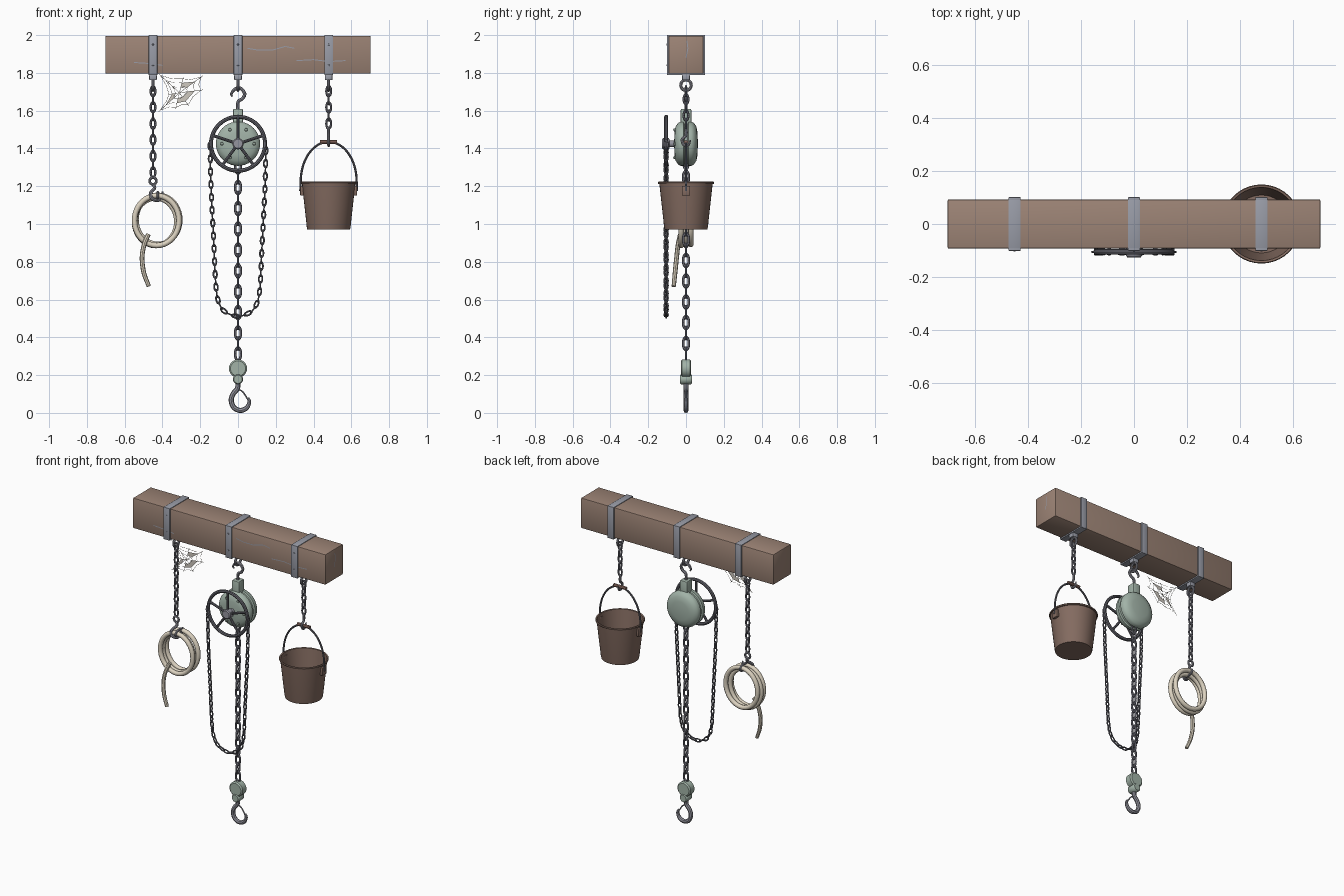
import bpy, bmesh, math
from mathutils import Vector, Matrix

if "Cube" in bpy.data.objects:
    bpy.data.objects.remove(bpy.data.objects["Cube"], do_unlink=True)

X, Y, Z = Vector((1, 0, 0)), Vector((0, 1, 0)), Vector((0, 0, 1))


def material(name, *rgb):
    m = bpy.data.materials.new(name)
    m.use_nodes = True
    m.diffuse_color = (*rgb, 1)
    m.node_tree.nodes["Principled BSDF"].inputs["Base Color"].default_value = (*rgb, 1)
    return m


WOOD = material("aged wood", .335, .23, .18)
RUST = material("rusty bucket", .23, .148, .118)
STEEL = material("strap steel", .32, .335, .39)
HOOK = material("hook steel", .30, .30, .345)
IRON = material("dark iron", .135, .135, .16)
CHAIN = material("chain steel", .19, .19, .23)
SAGE = material("sage paint", .36, .45, .39)
ROPE = material("pale rope", .72, .65, .53)
WEB = material("cobweb grey", .62, .58, .52)
GRIP = material("handle grip", .28, .16, .13)


def finish(name, bm, mat, smooth=True):
    bmesh.ops.recalc_face_normals(bm, faces=bm.faces)
    me = bpy.data.meshes.new(name)
    bm.to_mesh(me)
    bm.free()
    ob = bpy.data.objects.new(name, me)
    bpy.context.collection.objects.link(ob)
    me.materials.append(mat)
    if smooth:
        bpy.ops.object.select_all(action='DESELECT')
        ob.select_set(True)
        bpy.context.view_layer.objects.active = ob
        bpy.ops.object.shade_smooth_by_angle(angle=math.radians(40))


def spline(pts, n=6):
    """Smooth path through a few points."""
    p = [Vector(q) for q in pts]
    p = [2 * p[0] - p[1]] + p + [2 * p[-1] - p[-2]]
    out = []
    for a, b, c, d in zip(p, p[1:], p[2:], p[3:]):
        for i in range(n):
            t = i / n
            out.append(.5 * (2 * b + (c - a) * t + (2 * a - 5 * b + 4 * c - d) * t * t
                             + (3 * b - a - 3 * c + d) * t ** 3))
    return out + [p[-2]]


def tube(bm, pts, r, ref=Y, closed=False, sides=8, taper=0):
    n, rings = len(pts), []
    for i, p in enumerate(pts):
        a = pts[i - 1] if closed or i else p
        b = pts[(i + 1) % n] if closed or i < n - 1 else p
        t = (b - a).normalized()
        u = ref.cross(t).normalized()
        v = t.cross(u)
        rad = r * (1 - taper * max(0, i / (n - 1) - .7) / .3)
        rings.append([bm.verts.new(p + rad * (u * math.cos(k) + v * math.sin(k)))
                      for k in (math.tau * j / sides for j in range(sides))])
    for i in range(n if closed else n - 1):
        q, s = rings[i], rings[(i + 1) % n]
        for j in range(sides):
            k = (j + 1) % sides
            bm.faces.new((q[j], q[k], s[k], s[j]))
    if not closed:
        bm.faces.new(rings[0])
        bm.faces.new(rings[-1])


def ribbon(bm, pts, width, normal):
    """Flat painted line."""
    for a, b in zip(pts, pts[1:]):
        s = normal.cross(b - a).normalized() * width / 2
        bm.faces.new([bm.verts.new(q) for q in (a - s, b - s, b + s, a + s)])


def box(bm, lo, hi, bevel):
    lo, hi = Vector(lo), Vector(hi)
    m = Matrix.Translation((lo + hi) / 2) @ Matrix.Diagonal((*(hi - lo), 1))
    vs = bmesh.ops.create_cube(bm, size=1, matrix=m)["verts"]
    es = {e for v in vs for e in v.link_edges}
    bmesh.ops.bevel(bm, geom=list(es), offset=bevel, segments=2, affect='EDGES', profile=.5)


def lathe(bm, profile, centre, axis=Z, n=32):
    """Revolve (radius, height) pairs about an axis."""
    rot = Z.rotation_difference(axis).to_matrix()
    rings = []
    for r, h in profile:
        count = n if r else 1
        rings.append([bm.verts.new(Vector(centre) + rot @ Vector(
            (r * math.cos(math.tau * j / n), r * math.sin(math.tau * j / n), h))) for j in range(count)])
    for a, b in zip(rings, rings[1:]):
        for j in range(n):
            k = (j + 1) % n
            quad = [a[j % len(a)], a[k % len(a)], b[k % len(b)], b[j % len(b)]]
            bm.faces.new(list(dict.fromkeys(quad)))


def oval(centre, rx, rz, n, u=X, v=Z, span=math.tau, start=0):
    c = Vector(centre)
    return [c + u * rx * math.cos(start + span * i / n) + v * rz * math.sin(start + span * i / n) for i in range(n)]


def chain(name, path, pitch, wire, half_width, mat=CHAIN):
    """Oval links of alternating direction strung along a path."""
    bm = bmesh.new()
    dist, i = pitch / 2, 0
    for a, b in zip(path, path[1:]):
        t, length = (b - a).normalized(), (b - a).length
        while dist <= length:
            flat = Y.cross(t).normalized()
            w, normal = (flat, Y) if i % 2 == 0 else (Y, flat)
            tube(bm, oval(a + t * dist, half_width, pitch / 2 + wire, 14, w, t), wire, normal, True, 6)
            dist += pitch
            i += 1
        dist -= length
    finish(name, bm, mat)


def hook(name, pts, r, mat=HOOK, taper=.5, ref=Y):
    bm = bmesh.new()
    tube(bm, spline(pts), r, ref, taper=taper)
    finish(name, bm, mat)


# Beam and its hairline cracks
bm = bmesh.new()
box(bm, (-.702, -.093, 1.796), (.702, .093, 1.996), .006)
finish("beam", bm, WOOD)
bm = bmesh.new()
for line in ([(.05, 1.93), (.11, 1.92), (.18, 1.92), (.25, 1.94), (.3, 1.93)],
             [(.31, 1.865), (.4, 1.87), (.48, 1.86), (.57, 1.865)],
             [(-.55, 1.855), (-.47, 1.85), (-.4, 1.84)]):
    ribbon(bm, [Vector((x, -.0938, z)) for x, z in line], .005, Y)
ribbon(bm, [Vector((.7028, y, z)) for y, z in ((0, 1.88), (.01, 1.93), (.005, 1.97))], .005, X)
finish("beam_cracks", bm, STEEL, False)

# Straps with bolts, nut and eye
for name, x in (("left", .48), ("middle", 0), ("right", -.45)):
    bm = bmesh.new()
    w = .023
    for s in (-1, 1):
        box(bm, (x - w, s * .096 - .005, 1.79), (x + w, s * .096 + .005, 2), .002)
    for z in (1.793, 1.995):
        box(bm, (x - w, -.1, z - .005), (x + w, .1, z + .005), .002)
    for z in (1.84, 1.95):
        lathe(bm, [(0, .003), (.004, .0025), (.005, 0)], (x, -.101, z), -Y, 8)
    box(bm, (x - .02, -.02, 1.762), (x + .02, .02, 1.79), .004)
    finish(name + "_strap", bm, STEEL)
    bm = bmesh.new()
    tube(bm, oval((x, 0, 1.735), .028, .028, 20, Y, Z), .008, X, True)
    finish(name + "_eye", bm, HOOK)

# Hoist: hanging hook, neck and domed housing
hook("hoist_top_hook", [(0, 0, 1.59), (0, 0, 1.645), (.025, 0, 1.665), (.035, 0, 1.69),
                        (.015, 0, 1.717), (-.015, 0, 1.715), (-.035, 0, 1.69), (-.03, 0, 1.675)], .009)
bm = bmesh.new()
box(bm, (-.026, -.028, 1.48), (.026, .028, 1.61), .006)
half = [(0, .063), (.06, .061), (.09, .055), (.11, .042), (.117, .028), (.117, .012), (.107, .008)]
lathe(bm, half + [(r, -h) for r, h in reversed(half)], (0, 0, 1.425), Y, 40)
for p in oval((0, -.056, 1.425), .085, .085, 6):
    lathe(bm, [(0, .012), (.007, .01), (.009, 0)], p, -Y, 8)
finish("hoist_housing", bm, SAGE)

# Hand wheel with five spokes
hub = Vector((0, -.105, 1.425))
bm = bmesh.new()
tube(bm, oval(hub, .143, .143, 48), .0105, Y, True)
for p in oval(hub, .138, .138, 5, start=math.pi / 2):
    tube(bm, [hub, p], .008, Y)
finish("hand_wheel", bm, IRON)
bm = bmesh.new()
lathe(bm, [(0, .022), (.024, .022), (.03, .015), (.03, -.015), (.018, -.018), (.018, -.05), (0, -.05)], hub, -Y, 20)
finish("wheel_hub", bm, HOOK)

# Hand chain loop and load chain
side = [(.148, 1.43), (.143, 1.2), (.128, .9), (.115, .65), (.09, .56), (.05, .525)]
loop = [(-x, -.105, z) for x, z in side] + [(0, -.105, .512)] + [(x, -.105, z) for x, z in reversed(side)]
chain("hand_chain", spline(loop), .034, .0045, .0095, IRON)
chain("load_chain", [Vector((0, 0, 1.33)), Vector((0, 0, .265))], .055, .007, .0155)

# Load block and its hook
bm = bmesh.new()
lathe(bm, [(0, .027), (.04, .027), (.048, .02), (.048, -.02), (.04, -.027), (0, -.027)], (0, 0, .235), Y, 24)
finish("load_block", bm, SAGE)
bm = bmesh.new()
lathe(bm, [(0, .032), (.022, .032), (.027, .026), (.027, -.026), (.022, -.032), (0, -.032)], (0, 0, .178), Y, 16)
finish("hook_swivel", bm, SAGE)
hook("load_hook", [(0, 0, .17), (-.003, 0, .13), (-.025, 0, .102), (-.036, 0, .067), (-.022, 0, .029),
                   (.012, 0, .013), (.046, 0, .027), (.06, 0, .058), (.052, 0, .08)], .0135)
hook("hook_latch", [(0, 0, .125), (.025, 0, .112), (.05, 0, .075)], .004, HOOK, 0)

# Bucket: chain, hook, bail, shell, ears
bx = .48
chain("bucket_chain", [Vector((bx, 0, 1.725)), Vector((bx, 0, 1.5))], .043, .006, .0125)
hook("bucket_hook", [(bx, 0, 1.515), (bx, 0, 1.47), (bx, -.02, 1.448), (bx, -.012, 1.42),
                     (bx, .012, 1.418), (bx, .024, 1.445)], .008, ref=X)
bm = bmesh.new()
arc = oval((bx, 0, 1.225), .148, .21, 33, span=math.pi * 33 / 32)
tube(bm, [Vector((bx + .15, 0, 1.175))] + arc + [Vector((bx - .15, 0, 1.175))], .006)
finish("bucket_bail", bm, IRON)
bm = bmesh.new()
tube(bm, [Vector((bx + x, 0, 1.434)) for x in (-.045, -.02, .02, .045)], .011)
finish("bail_grip", bm, GRIP)
bm = bmesh.new()
lathe(bm, [(0, .97), (.113, .97), (.116, .985), (.141, 1.212), (.147, 1.213), (.149, 1.219), (.146, 1.224),
           (.138, 1.222), (.109, .985), (0, .985)], (bx, 0, 0), Z, 40)
for s in (-1, 1):
    x = bx + s * .142
    box(bm, (x - .009, -.022, 1.15), (x + .009, .022, 1.202), .004)
finish("bucket", bm, RUST)

# Rope coil on its chain and hook
cx = -.45
chain("rope_chain", [Vector((cx, 0, 1.725)), Vector((cx, 0, 1.24))], .043, .006, .0125)
bm = bmesh.new()
tube(bm, oval((cx, 0, 1.228), .018, .018, 16), .007, Y, True)
finish("rope_ring", bm, HOOK)
hook("rope_hook", [(cx, 0, 1.215), (cx + .008, -.005, 1.19), (cx - .012, -.03, 1.165), (cx - .005, -.04, 1.135),
                   (cx + .025, -.03, 1.125), (cx + .048, -.02, 1.15), (cx + .05, -.02, 1.172)], .009)
bm = bmesh.new()
for dx, y, dz, r in ((0, -.026, 0, .118), (-.006, 0, -.006, .112), (.006, .026, .004, .116)):
    tube(bm, oval((-.43 + dx, y, 1.018 + dz), r, r + .014, 40), .0145, Y, True, 10)
finish("rope_coil", bm, ROPE)
hook("rope_tail", [(-.475, -.03, .945), (-.497, -.042, .89), (-.508, -.05, .82), (-.498, -.058, .74),
                   (-.472, -.065, .67)], .0125, ROPE, .1)
bm = bmesh.new()
tube(bm, oval((-.425, 0, 1.148), .045, .02, 20, Y, Z), .007, X, True)
finish("rope_binding", bm, HOOK)

# Cobweb hanging below the beam
hub = Vector((-.31, -.094, 1.695))
tips = [hub + Vector((x, 0, z)) for x, z in ((-.11, .1), (.02, .08), (.125, .09), (.125, .015), (.05, -.07),
                                             (-.02, -.085), (-.11, -.1), (-.06, -.01))]
bm = bmesh.new()
for i, p in enumerate(tips):
    q = tips[(i + 1) % len(tips)]
    ribbon(bm, [hub, p], .0025, Y)
    for f in (.35, .65, .92):
        a, b = hub.lerp(p, f), hub.lerp(q, f)
        ribbon(bm, [a, (a + b) / 2 + (hub - (a + b) / 2) * .12, b], .002, Y)
    if i in (1, 3, 4, 6):
        corners = [hub.lerp(e, f) for e, f in ((p, .35), (p, .65), (q, .65), (q, .35))]
        bm.faces.new([bm.verts.new(c) for c in corners])
finish("cobweb", bm, WEB, False)
